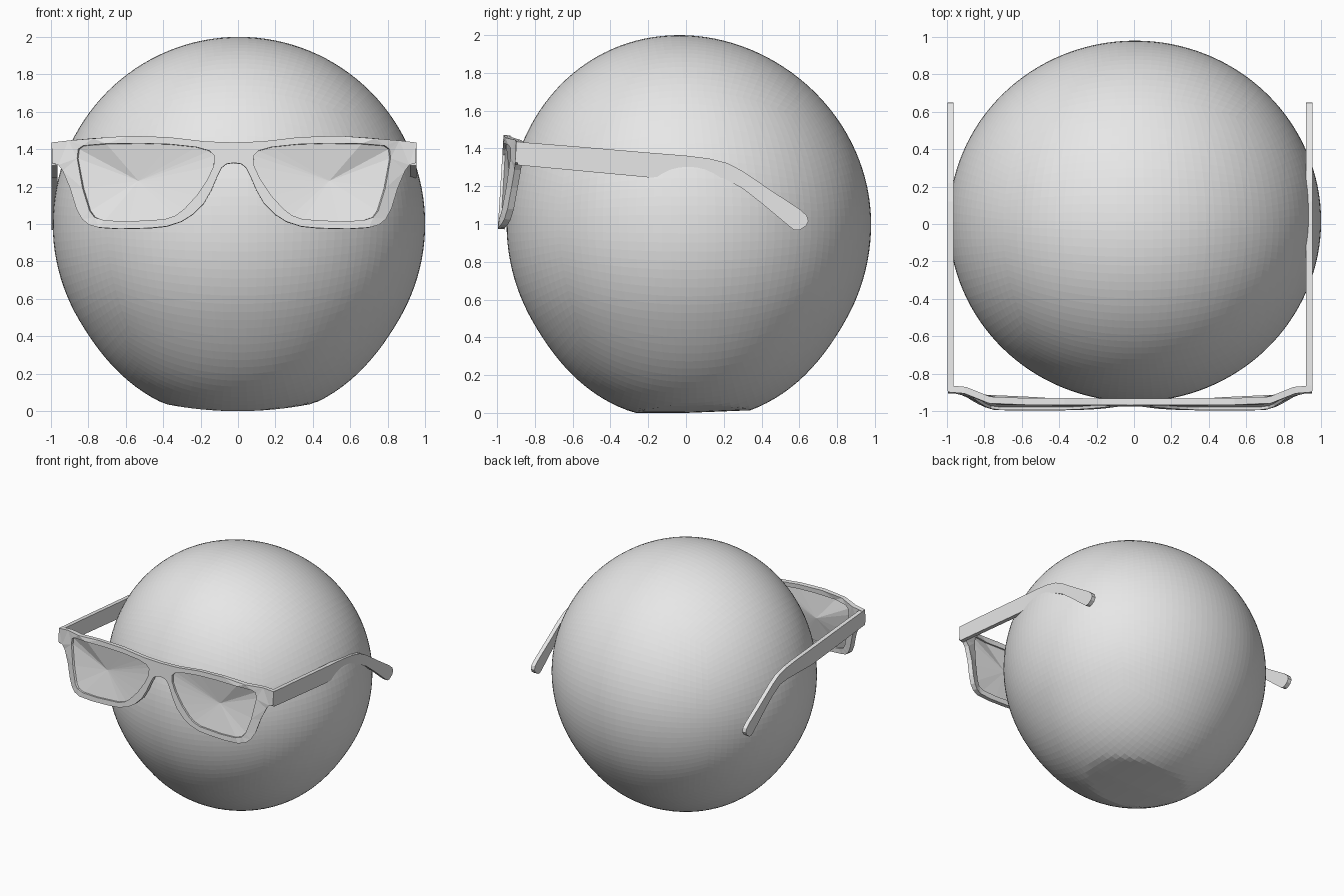
import bpy, bmesh, math
from mathutils import Vector

if "Cube" in bpy.data.objects:
    bpy.data.objects.remove(bpy.data.objects["Cube"])

CX = -0.022  # centre line of the glasses


def material(name, rgb):
    m = bpy.data.materials.new(name)
    m.diffuse_color = (*rgb, 1)
    m.use_nodes = True
    m.node_tree.nodes["Principled BSDF"].inputs["Base Color"].default_value = m.diffuse_color
    return m


grey = material("plain grey", (0.8, 0.8, 0.8))


def finish(bm, name, thickness=0):
    bmesh.ops.recalc_face_normals(bm, faces=bm.faces)
    me = bpy.data.meshes.new(name)
    bm.to_mesh(me)
    bm.free()
    me.materials.append(grey)
    ob = bpy.data.objects.new(name, me)
    bpy.context.collection.objects.link(ob)
    if thickness:
        mod = ob.modifiers.new("thickness", 'SOLIDIFY')
        mod.thickness = thickness
        mod.offset = 0
    return ob


def smoothstep(a, b, t):
    t = min(1, max(0, (t - a) / (b - a)))
    return t * t * (3 - 2 * t)


# head: rounded cube grid pushed to a ball, with a flattened base
bm = bmesh.new()
bmesh.ops.create_cube(bm, size=2)
bmesh.ops.subdivide_edges(bm, edges=bm.edges, cuts=31, use_grid_fill=True)
for v in bm.verts:
    p = Vector([math.tan(c * math.pi / 4) for c in v.co]).normalized()
    x = 0.005 + 0.995 * p.x
    y = 0.015 + 0.965 * p.y - 0.05 * max(0, p.z) * abs(p.z)
    z = 1 + p.z
    z -= 0.045 * smoothstep(0.5, 0.05, z) if z < 0.5 else 0
    floor = 0.25 * x * x + 0.04 * max(0, y)
    v.co = (x, y, max(z, floor))
finish(bm, "head")


# front of the glasses: leans slightly and wraps back at both ends
def front_point(u, z, back=0):
    y = -0.948 - 0.03 * (1.47 - z) / 0.49
    y += 0.07 * smoothstep(0.7, 0.93, abs(u)) + back
    return (CX + u, y, z)


outer = [(0, 1.435), (0.15, 1.44), (0.35, 1.463), (0.56, 1.47), (0.75, 1.458),
         (0.88, 1.445), (0.972, 1.435), (0.972, 1.325), (0.935, 1.315), (0.91, 1.285),
         (0.868, 1.19), (0.835, 1.08), (0.805, 1.025), (0.77, 0.995), (0.72, 0.98),
         (0.61, 0.973), (0.45, 0.977), (0.36, 0.986), (0.28, 1.012), (0.22, 1.05),
         (0.16, 1.11), (0.12, 1.18), (0.09, 1.25), (0.065, 1.3), (0.04, 1.32), (0, 1.326)]
hole = [(0.105, 1.365), (0.13, 1.39), (0.2, 1.41), (0.34, 1.425), (0.5, 1.43),
        (0.68, 1.427), (0.8, 1.418), (0.825, 1.4), (0.832, 1.35), (0.802, 1.19),
        (0.765, 1.07), (0.74, 1.035), (0.69, 1.018), (0.56, 1.013), (0.37, 1.024),
        (0.31, 1.045), (0.265, 1.08), (0.2, 1.15), (0.14, 1.24), (0.108, 1.31)]

bm = bmesh.new()
whole = outer + [(-u, z) for u, z in reversed(outer[1:-1])]
loops = [whole] + [[(s * u, z) for u, z in hole] for s in (1, -1)]
edges = []
for loop in loops:
    vs = [bm.verts.new((u, 0, z)) for u, z in loop]
    edges += [bm.edges.new((vs[i], vs[i - 1])) for i in range(len(vs))]
bmesh.ops.triangle_fill(bm, edges=edges, use_beauty=True, normal=(0, -1, 0))
for v in bm.verts:
    v.co = front_point(v.co.x, v.co.z)
finish(bm, "glasses_frame", 0.036)

# lenses: shallow faceted fans
for s, side in ((1, "right"), (-1, "left")):
    bm = bmesh.new()
    tip = bm.verts.new(front_point(s * 0.51, 1.23, 0.035))
    vs = [bm.verts.new(front_point(s * u, z)) for u, z in hole]
    for i in range(len(vs)):
        bm.faces.new((tip, vs[i - 1], vs[i]))
    finish(bm, "lens_" + side, 0.006)

# temples: side profile extruded sideways
temple = [(-0.892, 1.435), (-0.6, 1.412), (-0.2, 1.378), (0, 1.362), (0.12, 1.347),
          (0.22, 1.322), (0.3, 1.28), (0.45, 1.178), (0.6, 1.08), (0.64, 1.045),
          (0.648, 1.015), (0.635, 0.99), (0.6, 0.967), (0.575, 0.967), (0.55, 0.985),
          (0.4, 1.11), (0.3, 1.188), (0.2, 1.242), (0.1, 1.252), (-0.2, 1.247),
          (-0.5, 1.275), (-0.892, 1.312)]
for s, side in ((1, "right"), (-1, "left")):
    bm = bmesh.new()
    a, b = [[bm.verts.new((CX + s * u, y, z)) for y, z in temple] for u in (0.942, 0.975)]
    bm.faces.new(a)
    bm.faces.new(b[::-1])
    for i in range(len(a)):
        bm.faces.new((a[i - 1], b[i - 1], b[i], a[i]))
    finish(bm, "temple_" + side)
